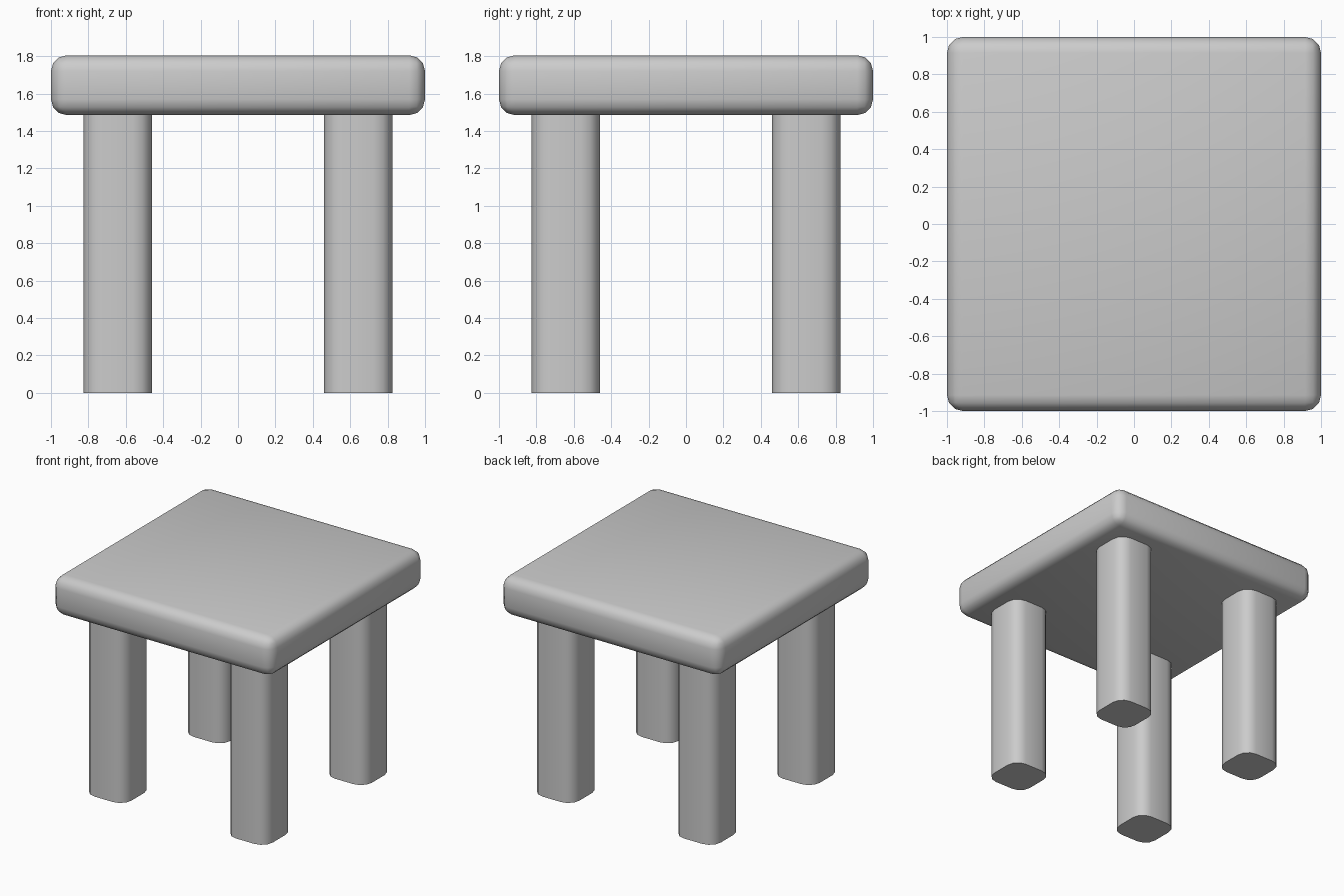
import bpy, bmesh

if "Cube" in bpy.data.objects:
    bpy.data.objects.remove(bpy.data.objects["Cube"])


def rounded_box(name, size, centre, radius, segments, upright_only=False):
    bm = bmesh.new()
    bmesh.ops.create_cube(bm, size=1)
    bmesh.ops.scale(bm, vec=size, verts=bm.verts)
    edges = [e for e in bm.edges
             if not upright_only or abs(e.verts[0].co.z - e.verts[1].co.z) > 0.01]
    bmesh.ops.bevel(bm, geom=edges, offset=radius, segments=segments,
                    profile=0.5, affect='EDGES')
    mesh = bpy.data.meshes.new(name)
    bm.to_mesh(mesh)
    bm.free()
    obj = bpy.data.objects.new(name, mesh)
    obj.location = centre
    bpy.context.collection.objects.link(obj)
    bpy.ops.object.select_all(action='DESELECT')
    obj.select_set(True)
    bpy.context.view_layer.objects.active = obj
    bpy.ops.object.shade_smooth_by_angle(angle=0.9)
    return obj


# Seat slab, rounded on every edge
rounded_box("seat", (2, 2, 0.32), (0, 0, 1.645), 0.085, 3)

# Four legs, rounded on the upright edges only
for y, depth in ((-0.643, "front"), (0.643, "back")):
    for x, side in ((-0.643, "left"), (0.643, "right")):
        rounded_box(f"{depth}_{side}_leg", (0.365, 0.365, 1.49),
                    (x, y, 0.745), 0.1, 3, upright_only=True)
